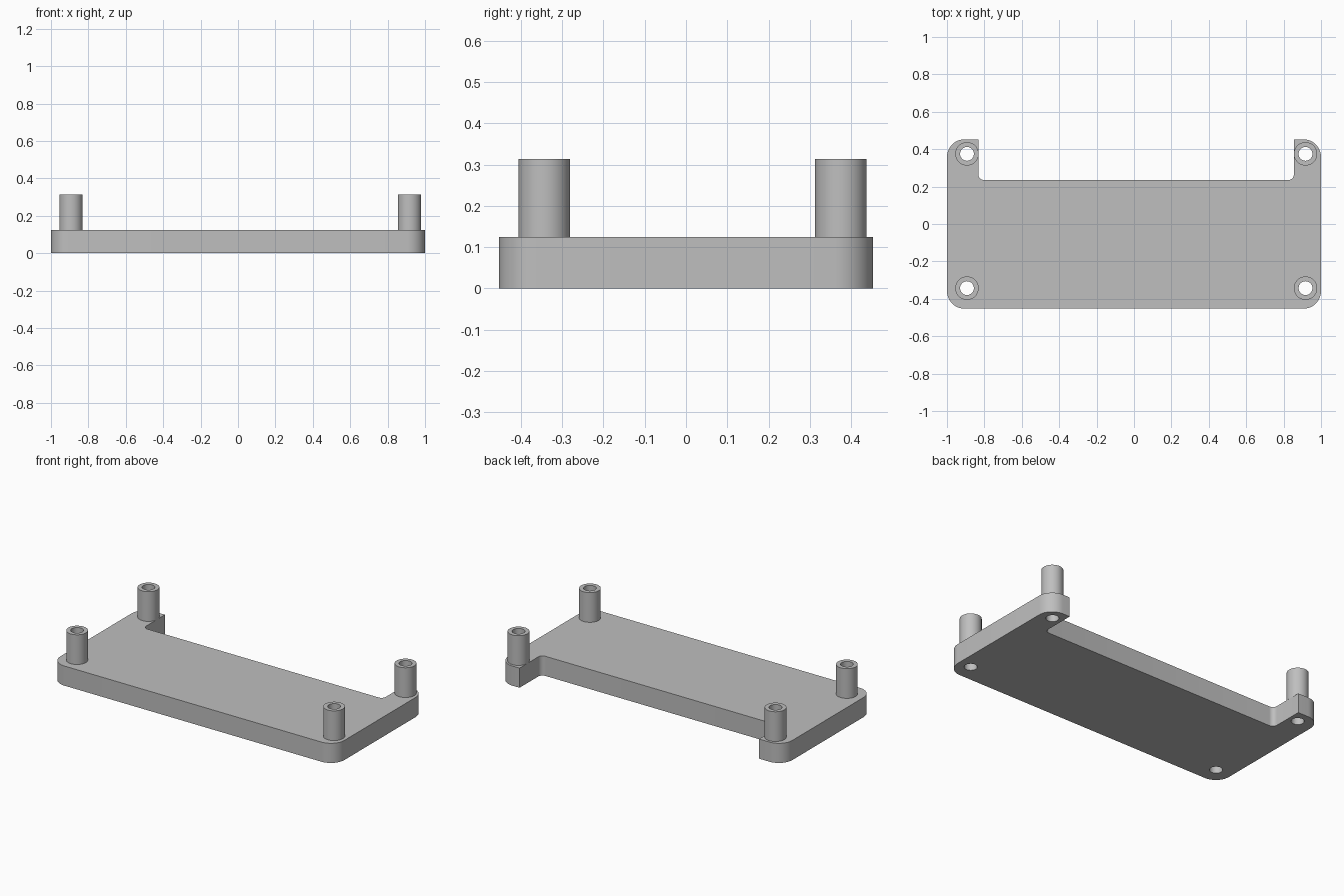
import bpy
import bmesh
from math import cos, sin, pi, radians

cube = bpy.data.objects.get("Cube")
if cube:
    bpy.data.objects.remove(cube, do_unlink=True)

PLATE_TOP, POST_TOP = 0.125, 0.314
POST_RADIUS, BORE_RADIUS = 0.0625, 0.037
HALF_DEPTH = 0.453
NOTCH_LEFT, NOTCH_RIGHT, NOTCH_Y = 0.855, -0.832, 0.235
POSTS = {
    "front_right": (-0.893, -0.343), "front_left": (0.917, -0.343),
    "back_right": (-0.893, 0.375), "back_left": (0.917, 0.375),
}

grey = bpy.data.materials.new("light grey")
grey.use_nodes = True
colour = (0.52, 0.52, 0.52, 1)
grey.diffuse_color = colour
grey.node_tree.nodes["Principled BSDF"].inputs["Base Color"].default_value = colour


def arc(cx, cy, radius, start, sweep, steps=12):
    """Points along an arc, angles in degrees."""
    angles = [radians(start + sweep * i / steps) for i in range(steps + 1)]
    return [(cx + radius * cos(a), cy + radius * sin(a)) for a in angles]


def prism(name, outline, bottom, top):
    """Closed solid extruded upward from a flat outline."""
    bm = bmesh.new()
    face = bm.faces.new([bm.verts.new((x, y, bottom)) for x, y in outline])
    result = bmesh.ops.extrude_face_region(bm, geom=[face])
    for v in result["geom"]:
        if isinstance(v, bmesh.types.BMVert):
            v.co.z = top
    bmesh.ops.recalc_face_normals(bm, faces=bm.faces)
    mesh = bpy.data.meshes.new(name)
    bm.to_mesh(mesh)
    bm.free()
    mesh.materials.append(grey)
    obj = bpy.data.objects.new(name, mesh)
    bpy.context.collection.objects.link(obj)
    return obj


def select_only(obj):
    bpy.ops.object.select_all(action="DESELECT")
    obj.select_set(True)
    bpy.context.view_layer.objects.active = obj


def smooth(obj):
    select_only(obj)
    bpy.ops.object.shade_smooth_by_angle(angle=radians(30))


def tube(name, x, y):
    """Hollow standoff with open bore and ring-shaped ends."""
    steps = 48
    bm = bmesh.new()
    loops = []
    for radius, z in ((POST_RADIUS, PLATE_TOP), (POST_RADIUS, POST_TOP),
                      (BORE_RADIUS, POST_TOP), (BORE_RADIUS, PLATE_TOP)):
        loops.append([bm.verts.new((x + radius * cos(2 * pi * i / steps),
                                    y + radius * sin(2 * pi * i / steps), z))
                      for i in range(steps)])
    for k in range(4):
        a, b = loops[k], loops[(k + 1) % 4]
        for i in range(steps):
            j = (i + 1) % steps
            bm.faces.new((a[i], a[j], b[j], b[i]))
    bmesh.ops.recalc_face_normals(bm, faces=bm.faces)
    mesh = bpy.data.meshes.new(name)
    bm.to_mesh(mesh)
    bm.free()
    mesh.materials.append(grey)
    obj = bpy.data.objects.new(name, mesh)
    bpy.context.collection.objects.link(obj)
    smooth(obj)


# Base plate: rounded outer corners, filleted notch in the back edge
R, F = 0.095, 0.03
ex, ey = 1 - R, HALF_DEPTH - R
outline = (arc(-ex, -ey, R, 180, 90) + arc(ex, -ey, R, 270, 90)
           + arc(ex, ey, R, 0, 90)
           + [(NOTCH_LEFT, HALF_DEPTH)]
           + arc(NOTCH_LEFT - F, NOTCH_Y + F, F, 0, -90, 8)
           + arc(NOTCH_RIGHT + F, NOTCH_Y + F, F, 270, -90, 8)
           + [(NOTCH_RIGHT, HALF_DEPTH)]
           + arc(-ex, ey, R, 90, 90))
plate = prism("base_plate", outline, 0, PLATE_TOP)

# Screw holes through the plate
for corner, (x, y) in POSTS.items():
    circle = arc(x, y, BORE_RADIUS, 0, 360, 48)[:-1]
    cutter = prism("hole_cutter", circle, -0.1, 0.2)
    cutter.hide_render = True
    cut = plate.modifiers.new("screw_hole", "BOOLEAN")
    cut.operation, cut.solver, cut.object = "DIFFERENCE", "EXACT", cutter
    select_only(plate)
    bpy.ops.object.modifier_apply(modifier=cut.name)
    bpy.data.objects.remove(cutter, do_unlink=True)
smooth(plate)

# Hollow standoffs above the holes
for corner, (x, y) in POSTS.items():
    tube(corner + "_standoff", x, y)
